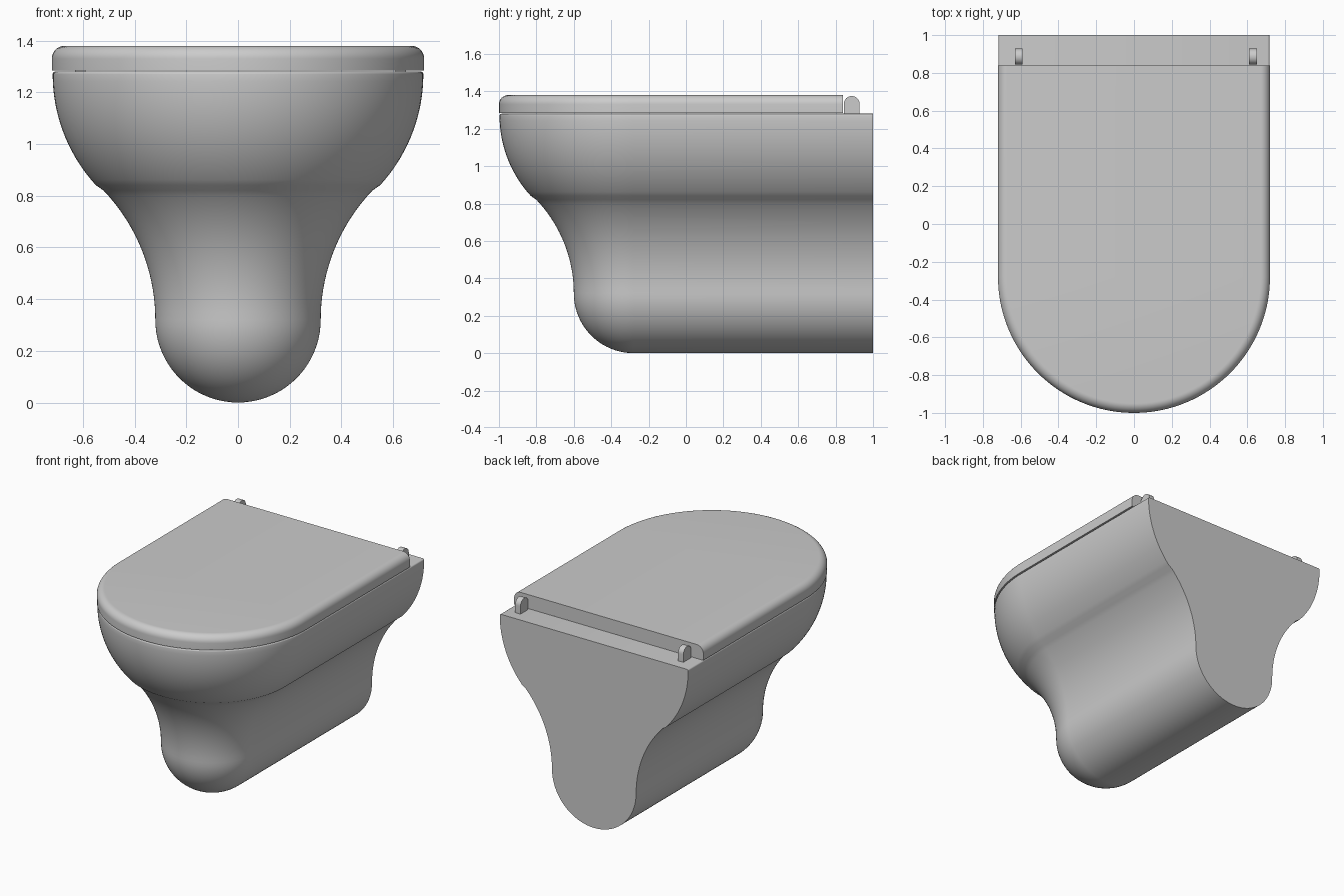
import bpy, bmesh
from math import sin, cos, pi, radians

if "Cube" in bpy.data.objects:
    bpy.data.objects.remove(bpy.data.objects["Cube"])

FRONT_AXIS = -0.28   # y of the axis the rounded front turns about
BACK = 1.0

ceramic = bpy.data.materials.new("grey ceramic")
ceramic.use_nodes = True
colour = (0.6, 0.6, 0.6, 1)
ceramic.diffuse_color = colour
ceramic.node_tree.nodes["Principled BSDF"].inputs["Base Color"].default_value = colour


def arc(cx, cz, radius, start, end, steps):
    """Points on an arc in the profile plane, angles in degrees."""
    angles = [radians(start + (end - start) * i / steps) for i in range(steps + 1)]
    return [(cx + radius * cos(a), cz + radius * sin(a)) for a in angles]


def finish(bm, name):
    bmesh.ops.remove_doubles(bm, verts=bm.verts, dist=0.0005)
    bmesh.ops.recalc_face_normals(bm, faces=bm.faces)
    mesh = bpy.data.meshes.new(name)
    bm.to_mesh(mesh)
    bm.free()
    mesh.materials.append(ceramic)
    obj = bpy.data.objects.new(name, mesh)
    bpy.context.collection.objects.link(obj)
    bpy.ops.object.select_all(action="DESELECT")
    obj.select_set(True)
    bpy.context.view_layer.objects.active = obj
    bpy.ops.object.shade_smooth_by_angle(angle=radians(30))
    return obj


def sweep_u(name, profile, back, turns=64):
    """Carry a half profile (radius, z) along a U: side, round front, side."""
    bm = bmesh.new()
    path = [(1, 0, back)]
    for i in range(turns + 1):
        a = -pi * i / turns
        path.append((cos(a), sin(a), FRONT_AXIS))
    path.append((-1, 0, back))
    rows = [[bm.verts.new((r * dx, y + r * dy, z)) for r, z in profile]
            for dx, dy, y in path]
    for a, b in zip(rows, rows[1:]):
        for i in range(len(profile) - 1):
            bm.faces.new((a[i], a[i + 1], b[i + 1], b[i]))
    # Flat wall-side face
    bmesh.ops.remove_doubles(bm, verts=bm.verts, dist=0.0005)
    rim = [e for e in bm.edges if e.is_boundary]
    bmesh.ops.contextual_create(bm, geom=rim)
    return finish(bm, name)


# Bowl: round foot, concave waist, convex bowl, softened rim
bowl = arc(0, 0.32, 0.32, -90, 0, 20)
bowl += arc(1.045, 0.32, 0.725, 180, 136.4, 18)[1:]
bowl += arc(0.082, 1.27, 0.635, -45, 0, 18)[1:]
bowl += arc(0.707, 1.27, 0.01, 0, 90, 4)[1:]
bowl.append((0, 1.28))
sweep_u("bowl", bowl, BACK)

# Lid: flat slab with a rounded upper edge
lid = [(0, 1.284), (0.72, 1.284)]
lid += arc(0.67, 1.33, 0.05, 0, 90, 10)
lid.append((0, 1.38))
sweep_u("lid", lid, 0.84)


# Hinges: thin upright tabs with round tops
def hinge(name, x, width=0.04):
    bm = bmesh.new()
    outline = [(0.928, 1.275)] + arc(0.886, 1.333, 0.042, 0, 180, 16) + [(0.844, 1.275)]
    face = bm.faces.new([bm.verts.new((x - width / 2, y, z)) for y, z in outline])
    result = bmesh.ops.extrude_face_region(bm, geom=[face])
    moved = [v for v in result["geom"] if isinstance(v, bmesh.types.BMVert)]
    bmesh.ops.translate(bm, verts=moved, vec=(width, 0, 0))
    if not face.is_valid or len(bm.faces) < len(outline) + 2:
        bm.faces.new([v for v in bm.verts if v not in moved])
    finish(bm, name)


hinge("right_hinge", -0.61)
hinge("left_hinge", 0.63)
